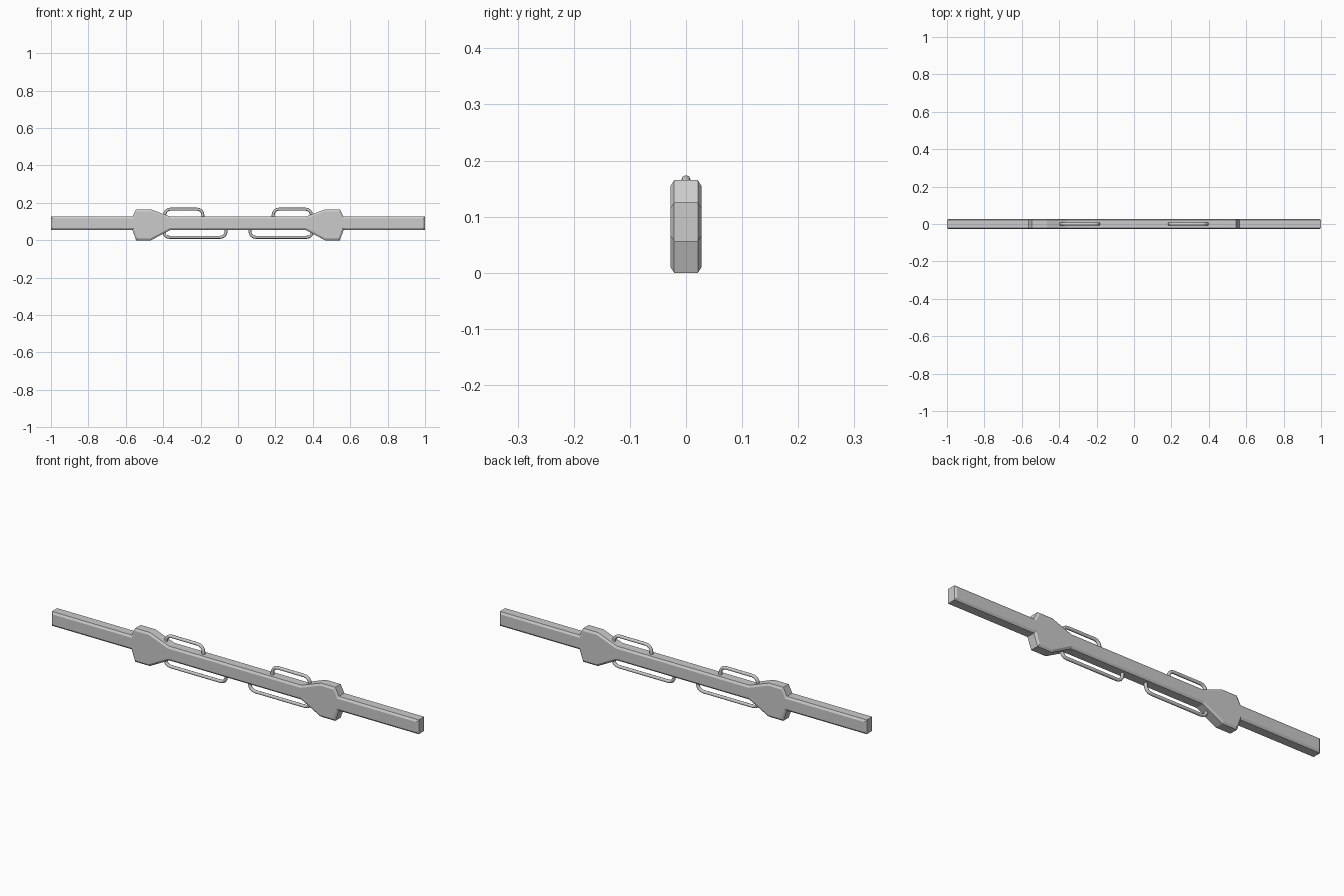
import bpy, bmesh, math
from mathutils import Vector

if "Cube" in bpy.data.objects:
    bpy.data.objects.remove(bpy.data.objects["Cube"])

# Right half of the outline, lower edge then upper edge (x, z)
LOWER = [(0.36, 0.056), (0.465, 0.0), (0.545, 0.0), (0.565, 0.056), (1.0, 0.056)]
UPPER = [(1.0, 0.126), (0.565, 0.126), (0.545, 0.165), (0.465, 0.165), (0.36, 0.126)]
HALF_Y, CHAMFER_Y, CHAMFER_XZ = 0.021, 0.0065, 0.010


def make_object(name, mesh):
    ob = bpy.data.objects.new(name, mesh)
    bpy.context.collection.objects.link(ob)
    return ob


# Main bar with two flared sections, chamfered front and back
half = LOWER + UPPER
outline = half + [(-x, z) for x, z in reversed(half)]
bm = bmesh.new()
front = [bm.verts.new((x, -HALF_Y, z)) for x, z in outline]
back = [bm.verts.new((x, HALF_Y, z)) for x, z in outline]
caps = [bm.faces.new(front), bm.faces.new(back[::-1])]
n = len(outline)
for i in range(n):
    j = (i + 1) % n
    bm.faces.new((front[i], back[i], back[j], front[j]))
bmesh.ops.recalc_face_normals(bm, faces=bm.faces)
for cap in caps:
    bmesh.ops.inset_region(bm, faces=[cap], thickness=CHAMFER_XZ,
                           depth=CHAMFER_Y, use_even_offset=True)
mesh = bpy.data.meshes.new("main_bar")
bm.to_mesh(mesh)
bm.free()
make_object("main_bar", mesh)


def rounded_path(x0, x1, z_root, z_out, r, steps=4):
    """U-shaped handle path with two rounded corners."""
    s = 1 if z_out > z_root else -1
    pts = [(x0, z_root)]
    for k in range(steps + 1):
        a = math.pi / 2 * k / steps
        pts.append((x0 + r - r * math.cos(a), z_out - s * r + s * r * math.sin(a)))
    for k in range(steps + 1):
        a = math.pi / 2 * k / steps
        pts.append((x1 - r + r * math.sin(a), z_out - s * r + s * r * math.cos(a)))
    pts.append((x1, z_root))
    return pts


def handle(name, x0, x1, z_root, z_out, radius=0.008):
    curve = bpy.data.curves.new(name + "_path", 'CURVE')
    curve.dimensions = '3D'
    curve.bevel_depth = radius
    curve.bevel_resolution = 2
    curve.use_fill_caps = True
    pts = rounded_path(x0, x1, z_root, z_out, 0.03)
    spline = curve.splines.new('POLY')
    spline.points.add(len(pts) - 1)
    for p, (x, z) in zip(spline.points, pts):
        p.co = (x, 0, z, 1)
    tmp = make_object(name + "_path", curve)
    bpy.context.view_layer.update()
    dg = bpy.context.evaluated_depsgraph_get()
    tube = bpy.data.meshes.new_from_object(tmp.evaluated_get(dg))
    bpy.data.objects.remove(tmp)
    ob = make_object(name, tube)
    bpy.ops.object.select_all(action='DESELECT')
    ob.select_set(True)
    bpy.context.view_layer.objects.active = ob
    bpy.ops.object.shade_smooth_by_angle(angle=math.radians(50))


# Short handles above, long handles below, on both sides
for side, s in (("right", 1), ("left", -1)):
    for part, a, b, root, out in (("upper", 0.188, 0.392, 0.115, 0.166),
                                  ("lower", 0.064, 0.397, 0.067, 0.016)):
        x0, x1 = sorted((s * a, s * b))
        handle(f"{part}_handle_{side}", x0, x1, root, out)
